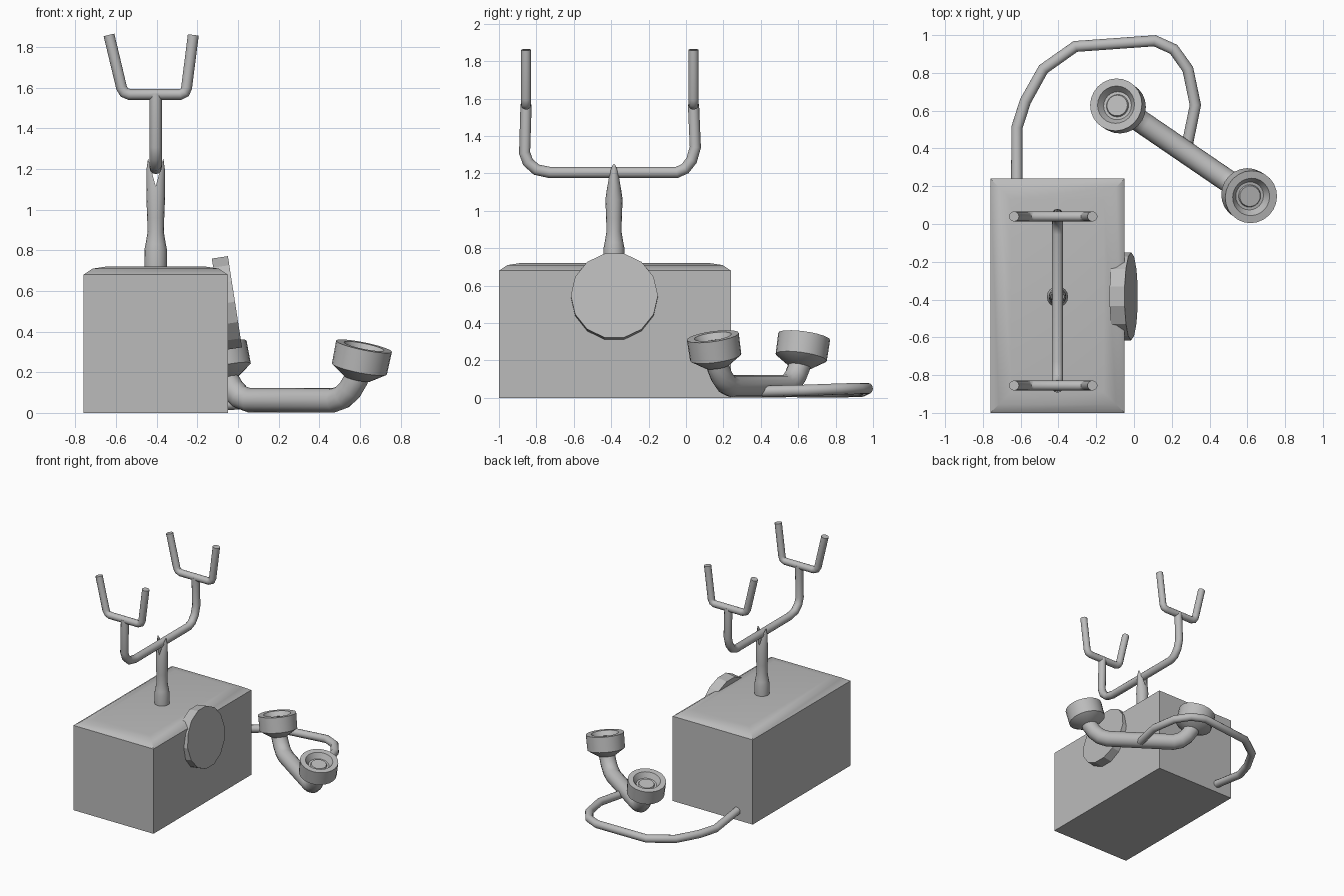
import bpy, bmesh, math
from mathutils import Vector, Matrix

if "Cube" in bpy.data.objects:
    bpy.data.objects.remove(bpy.data.objects["Cube"])

grey = bpy.data.materials.new("plain grey")
grey.diffuse_color = (0.5, 0.5, 0.5, 1)
grey.use_nodes = True
grey.node_tree.nodes["Principled BSDF"].inputs["Base Color"].default_value = grey.diffuse_color


def finish(ob, angle=35):
    ob.data.materials.clear()
    ob.data.materials.append(grey)
    bpy.ops.object.select_all(action='DESELECT')
    ob.select_set(True)
    bpy.context.view_layer.objects.active = ob
    if angle:
        bpy.ops.object.shade_smooth_by_angle(angle=math.radians(angle))
    return ob


def loft(name, rings, angle=35):
    """Skin a stack of equal-length point rings and cap both ends."""
    bm = bmesh.new()
    vs = [[bm.verts.new(p) for p in r] for r in rings]
    n = len(rings[0])
    for a, b in zip(vs, vs[1:]):
        for i in range(n):
            j = (i + 1) % n
            bm.faces.new((a[i], a[j], b[j], b[i]))
    bm.faces.new(vs[0][::-1])
    bm.faces.new(vs[-1])
    bmesh.ops.recalc_face_normals(bm, faces=bm.faces)
    me = bpy.data.meshes.new(name)
    bm.to_mesh(me)
    bm.free()
    ob = bpy.data.objects.new(name, me)
    bpy.context.collection.objects.link(ob)
    return finish(ob, angle)


def lathe(name, profile, origin, axis=(0, 0, 1), n=20, phase=0, angle=35):
    """Turn (radius, height) pairs around an axis."""
    m = Matrix.Translation(origin) @ Vector((0, 0, 1)).rotation_difference(Vector(axis)).to_matrix().to_4x4()
    ang = [2 * math.pi * i / n + phase for i in range(n)]
    return loft(name, [[m @ Vector((r * math.cos(a), r * math.sin(a), h)) for a in ang]
                       for r, h in profile], angle)


def pipe(name, pts, radius):
    """Round tube along a polyline with closed ends."""
    cu = bpy.data.curves.new(name, 'CURVE')
    cu.dimensions = '3D'
    cu.bevel_depth = radius
    cu.bevel_resolution = 4
    cu.use_fill_caps = True
    sp = cu.splines.new('POLY')
    sp.points.add(len(pts) - 1)
    for p, co in zip(sp.points, pts):
        p.co = (*co, 1)
    ob = bpy.data.objects.new(name, cu)
    bpy.context.collection.objects.link(ob)
    bpy.ops.object.select_all(action='DESELECT')
    ob.select_set(True)
    bpy.context.view_layer.objects.active = ob
    bpy.ops.object.convert(target='MESH')
    return finish(bpy.context.view_layer.objects.active, 40)


# Body: box with softly rounded top edges
def rect(inset, z):
    x0, x1, y0, y1 = -0.76 + inset, -0.05 - inset, -1 + inset, 0.24 - inset
    return [(x0, y0, z), (x1, y0, z), (x1, y1, z), (x0, y1, z)]


loft("body", [rect(0, 0), rect(0, 0.68), rect(0.045, 0.71), rect(0.11, 0.72)], 30)

# Dial: faceted disc leaning back on the right side
tilt = math.radians(8.8)
axis = Vector((math.cos(tilt), 0, math.sin(tilt)))
lathe("dial", [(0.233, -0.08), (0.233, 0)], (-0.015, -0.383, 0.547), axis, 14, math.pi / 2, 20)

# Stem: turned post, flattened towards the top and notched into a fork
CX, CY = -0.405, -0.385
stem = lathe("stem", [(0.055, 0.715), (0.056, 0.80), (0.05, 0.83), (0.04, 0.89), (0.042, 0.96),
                      (0.046, 1.06), (0.045, 1.14), (0.045, 1.20), (0.038, 1.25)], (CX, CY, 0), n=16)
for v in stem.data.vertices:
    if v.co.z > 1.08:
        v.co.y = CY + (v.co.y - CY) * (1 - 0.55 * (v.co.z - 1.06) / 0.19)
notch = loft("notch_cutter", [[(CX, y, 1.115), (CX + 0.045, y, 1.28), (CX - 0.045, y, 1.28)]
                              for y in (CY - 0.2, CY + 0.2)], 0)
cut = stem.modifiers.new("notch", 'BOOLEAN')
cut.operation = 'DIFFERENCE'
cut.object = notch
notch.hide_render = True
notch.hide_set(True)

# Cradle: long arm with both ends turned up
pipe("cradle_arm", [(CX, y, z) for y, z in
                    [(-0.855, 1.57), (-0.863, 1.31), (-0.845, 1.26), (-0.80, 1.22), (-0.73, 1.205),
                     (-0.05, 1.205), (-0.005, 1.225), (0.03, 1.27), (0.05, 1.34), (0.04, 1.57)]], 0.03)

# Cradle forks, one on each end of the arm
for side, y in (("front", -0.855), ("back", 0.04)):
    pipe(side + "_cradle_fork", [(x, y, z) for x, z in
                                 [(-0.635, 1.86), (-0.573, 1.60), (-0.56, 1.577), (-0.535, 1.567),
                                  (-0.285, 1.567), (-0.262, 1.577), (-0.253, 1.60), (-0.22, 1.86)]], 0.027)

# Handset: handle with upturned ends, lying on the ground
mid = Vector((0.2625, 0.3875, 0))
along = Vector((0.826, -0.564, 0))
up = Vector((0, 0, 1))
half = [(0.25, 0.062), (0.305, 0.078), (0.35, 0.115), (0.385, 0.165), (0.402, 0.21)]
path = [(-u, z) for u, z in reversed(half)] + half
pipe("handset_handle", [mid + along * u + up * z for u, z in path], 0.06)

# Earpiece and mouthpiece: dished cups leaning outwards
cup = [(0.065, -0.165), (0.138, -0.115), (0.14, 0), (0.10, 0), (0.075, -0.04), (0.06, -0.04),
       (0.055, -0.03)]
for name, s in (("earpiece", -1), ("mouthpiece", 1)):
    lathe(name, cup, mid + along * s * 0.433 + up * 0.328,
          (along * s * 0.24 + up * 0.97).normalized(), 24)

# Cord from the back of the body to the handset
pipe("cord", [(-0.62, 0.22, 0.075), (-0.62, 0.51, 0.035), (-0.575, 0.65, 0.032), (-0.48, 0.82, 0.032),
              (-0.31, 0.94, 0.035), (0.11, 0.97, 0.05), (0.21, 0.925, 0.05), (0.285, 0.82, 0.047),
              (0.325, 0.63, 0.04), (0.28, 0.41, 0.035)], 0.03)
